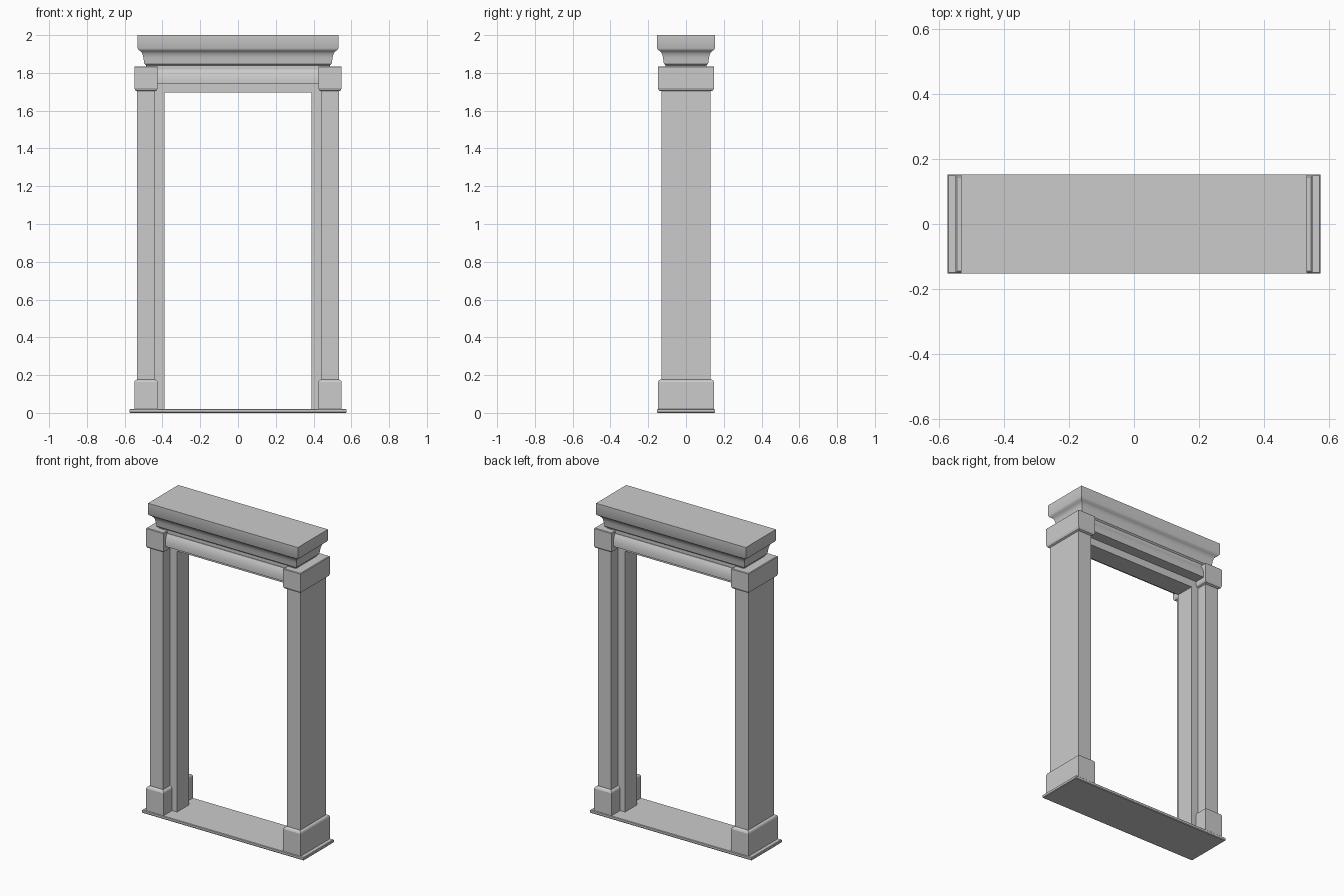
import bpy
import bmesh
from math import radians

cube = bpy.data.objects.get("Cube")
if cube:
    bpy.data.objects.remove(cube, do_unlink=True)

# One plain stone colour
stone = bpy.data.materials.new("pale grey stone")
stone.use_nodes = True
GREY = (0.6, 0.6, 0.6, 1)
stone.diffuse_color = GREY
stone.node_tree.nodes["Principled BSDF"].inputs["Base Color"].default_value = GREY


def finish(name, bm, smooth=False):
    bmesh.ops.recalc_face_normals(bm, faces=bm.faces)
    mesh = bpy.data.meshes.new(name)
    bm.to_mesh(mesh)
    bm.free()
    mesh.materials.append(stone)
    obj = bpy.data.objects.new(name, mesh)
    bpy.context.collection.objects.link(obj)
    if smooth:
        bpy.ops.object.select_all(action="DESELECT")
        obj.select_set(True)
        bpy.context.view_layer.objects.active = obj
        bpy.ops.object.shade_smooth_by_angle(angle=radians(35))
    return obj


def stack(name, cx, half_x, half_y, profile, smooth=False):
    """Rectangular block whose outline is inset by (inset, height) steps."""
    bm = bmesh.new()
    rings = []
    for inset, z in profile:
        hx, hy = half_x - inset, half_y - inset
        rings.append([bm.verts.new((cx + sx * hx, sy * hy, z))
                      for sx, sy in ((-1, -1), (1, -1), (1, 1), (-1, 1))])
    for low, high in zip(rings, rings[1:]):
        for i in range(4):
            j = (i + 1) % 4
            bm.faces.new((low[i], low[j], high[j], high[i]))
    bm.faces.new(rings[0])
    bm.faces.new(rings[-1])
    return finish(name, bm, smooth)


def beam(name, half_x, side):
    """Beam along x; side lists (depth, height) for the front, mirrored at the back."""
    bm = bmesh.new()
    outline = [(-y, z) for y, z in side] + [(y, z) for y, z in reversed(side)]
    face = bm.faces.new([bm.verts.new((-half_x, y, z)) for y, z in outline])
    out = bmesh.ops.extrude_face_region(bm, geom=[face])["geom"]
    verts = [v for v in out if isinstance(v, bmesh.types.BMVert)]
    bmesh.ops.translate(bm, verts=verts, vec=(2 * half_x, 0, 0))
    return finish(name, bm, True)


# Threshold with a fine eased edge
stack("threshold", 0, 0.574, 0.153,
      [(0.003, 0), (0, 0.004), (0, 0.017), (0.003, 0.02)])

# Both uprights: plinth, pilaster, recessed jamb and capital
for side, label in ((-1, "right"), (1, "left")):
    stack(label + "_plinth", side * 0.487, 0.062, 0.149,
          [(0, 0.02), (0, 0.163), (0.004, 0.171), (0.014, 0.177)])
    stack(label + "_pilaster", side * 0.487, 0.047, 0.131, [(0, 0.02), (0, 1.72)])
    stack(label + "_jamb", side * 0.417, 0.027, 0.062, [(0, 0.02), (0, 1.75)])
    stack(label + "_capital", side * 0.487, 0.062, 0.149,
          [(0.014, 1.703), (0.005, 1.708), (0, 1.72), (0, 1.831), (0.004, 1.835)])

# Recessed head of the opening and the cushioned lintel in front of it
stack("head_jamb", 0, 0.44, 0.062, [(0, 1.695), (0, 1.75)])
beam("lintel", 0.45, [(0.131, 1.743), (0.131, 1.762), (0.128, 1.782),
                      (0.122, 1.802), (0.112, 1.819)])

# Moulded cornice: neck, cove, ogee and tall fascia
stack("cornice", 0, 0.532, 0.153,
      [(0.045, 1.815), (0.045, 1.84), (0.036, 1.848), (0.034, 1.86),
       (0.031, 1.882), (0.026, 1.902), (0.017, 1.914), (0.006, 1.921),
       (0, 1.93), (0, 2.0)], True)
